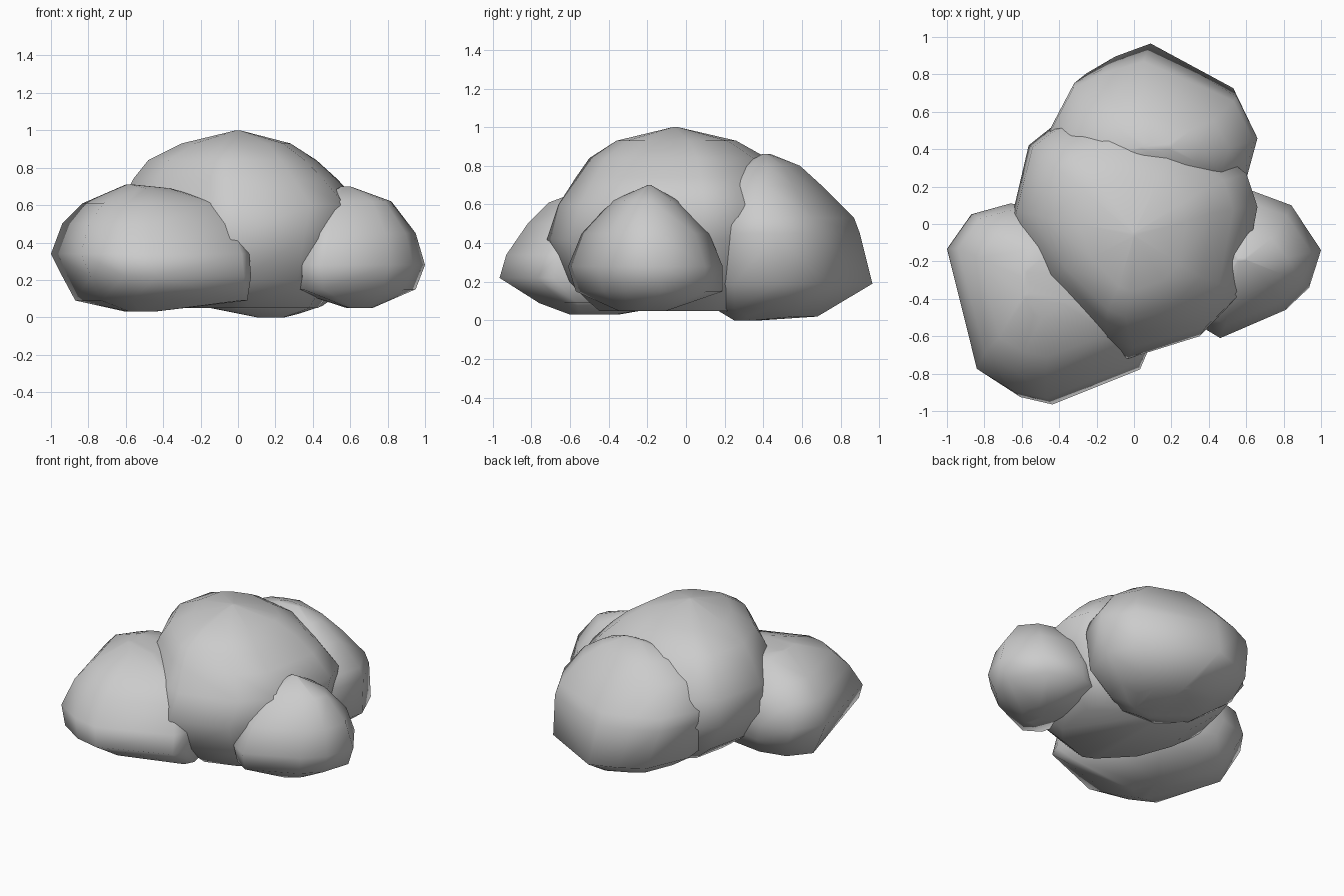
import bpy, bmesh


def lump(name, outline, levels):
    """Faceted boulder: a plan outline refitted to a box at each height, then hulled."""
    xs, ys = [p[0] for p in outline], [p[1] for p in outline]
    ax, bx, ay, by = min(xs), max(xs), min(ys), max(ys)
    bm = bmesh.new()
    for z, x0, x1, y0, y1 in levels:
        for x, y in outline:
            bm.verts.new((x0 + (x - ax) / (bx - ax) * (x1 - x0),
                          y0 + (y - ay) / (by - ay) * (y1 - y0), z))
    hull = bmesh.ops.convex_hull(bm, input=bm.verts[:])
    loose = {v for v in hull["geom_interior"] + hull["geom_unused"]
             if isinstance(v, bmesh.types.BMVert)}
    bmesh.ops.delete(bm, geom=list(loose), context="VERTS")
    bmesh.ops.recalc_face_normals(bm, faces=bm.faces[:])
    for f in bm.faces:
        f.smooth = True
    mesh = bpy.data.meshes.new(name)
    bm.to_mesh(mesh)
    bm.free()
    ob = bpy.data.objects.new(name, mesh)
    bpy.context.collection.objects.link(ob)
    return ob


# Tall middle lump
lump("centre_lump",
     [(-.66, .05), (-.57, .42), (-.44, .52), (-.15, .60), (.30, .5), (.60, .27),
      (.66, .08), (.57, -.41), (.38, -.60), (-.02, -.72), (-.16, -.66), (-.5, -.34)],
     [(.05, -.30, .43, -.45, .35), (.20, -.50, .54, -.62, .50),
      (.42, -.65, .62, -.72, .60), (.60, -.63, .66, -.66, .58),
      (.74, -.56, .53, -.57, .50),
      (.84, -.48, .42, -.50, .42), (.93, -.30, .28, -.36, .26),
      (1.0, -.01, .01, -.07, -.04)])

# Rear lump, leaning on the middle one
lump("back_lump",
     [(.06, .97), (-.15, .90), (-.32, .81), (-.46, .52), (-.44, .30), (-.2, .12),
      (.30, .10), (.60, .25), (.66, .49), (.55, .73)],
     [(.00, .10, .25, .25, .38), (.02, .00, .33, .24, .68),
      (.06, -.20, .45, .15, .74), (.19, -.38, .63, .10, .965),
      (.45, -.46, .66, .10, .90), (.53, -.46, .64, .10, .87),
      (.70, -.36, .51, .17, .70), (.80, -.18, .36, .28, .59),
      (.86, .04, .20, .39, .44)])

# Wide front left lump
lump("left_lump",
     [(-1, -.14), (-.87, .05), (-.66, .11), (-.3, .05), (0, -.3), (.06, -.68),
      (.02, -.77), (-.47, -.96), (-.65, -.92), (-.84, -.80)],
     [(.03, -.60, -.45, -.60, -.35), (.09, -.87, .05, -.76, .00),
      (.22, -.94, .07, -.965, .09), (.34, -1.0, .06, -.93, .11),
      (.50, -.94, .00, -.82, .08), (.61, -.83, -.10, -.71, -.02),
      (.69, -.62, -.36, -.50, -.12), (.71, -.60, -.56, -.40, -.25)])

# Small right lump
lump("right_lump",
     [(.30, -.2), (.40, .10), (.62, .19), (.85, .10), (1, -.14), (.94, -.34),
      (.82, -.46), (.49, -.61), (.38, -.54)],
     [(.05, .58, .72, -.35, -.10), (.15, .27, .95, -.57, .19),
      (.28, .26, 1.0, -.61, .19), (.45, .32, .95, -.54, .12),
      (.62, .42, .82, -.38, -.04), (.70, .55, .60, -.20, -.18)])
